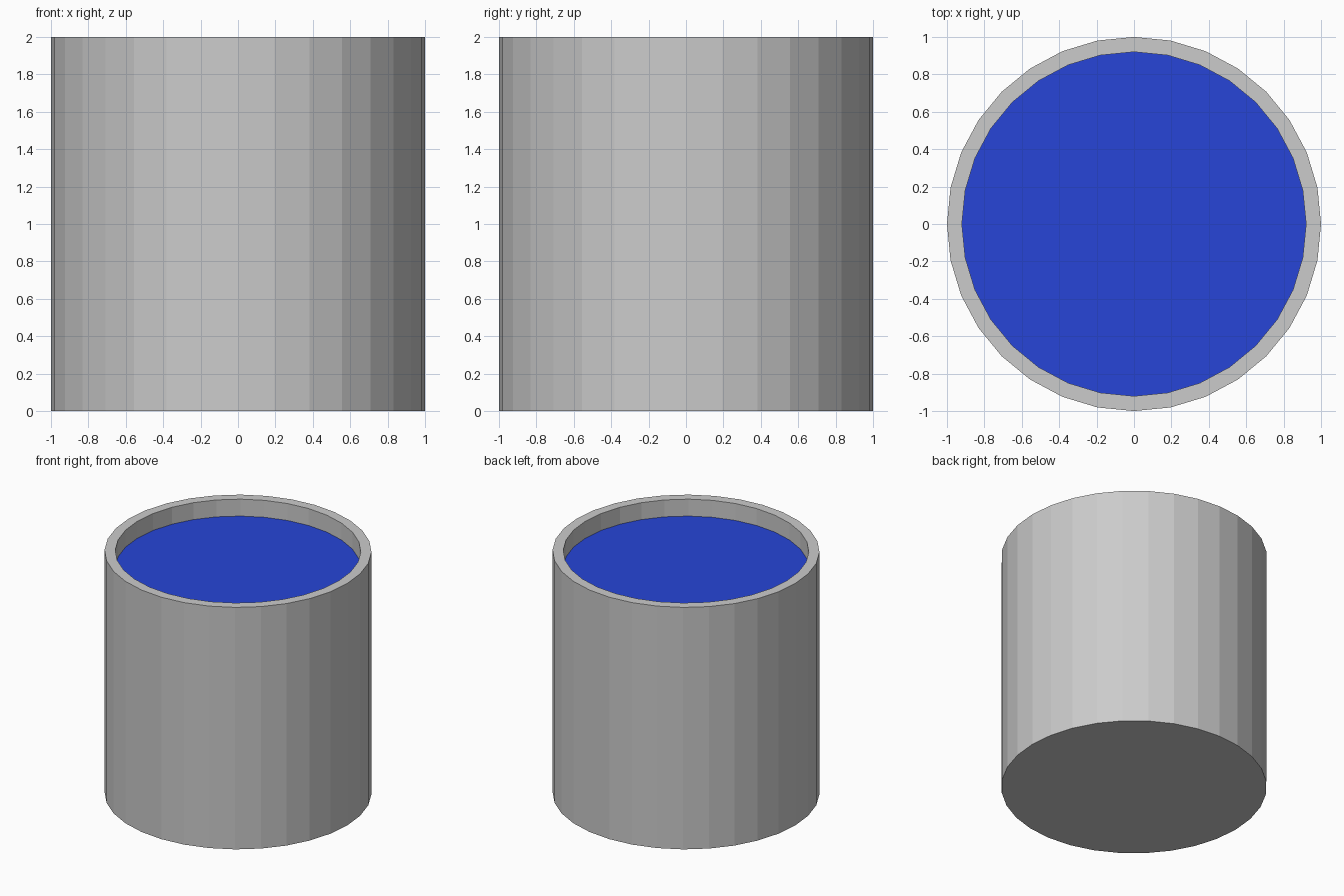
import bpy, bmesh
from math import cos, sin, tau

if "Cube" in bpy.data.objects:
    bpy.data.objects.remove(bpy.data.objects["Cube"])

SIDES = 32
OUTER, INNER = 1.0, 0.92
HEIGHT, FLOOR, LEVEL = 2.0, 0.08, 1.86


def lathe(name, profile):
    """Flat-shaded stack of rings from (radius, z) pairs, capped at both ends."""
    bm = bmesh.new()
    rings = [[bm.verts.new((r * cos(tau * i / SIDES), r * sin(tau * i / SIDES), z))
              for i in range(SIDES)] for r, z in profile]
    for a, b in zip(rings, rings[1:]):
        for i in range(SIDES):
            j = (i + 1) % SIDES
            bm.faces.new((a[i], a[j], b[j], b[i]))
    if len(rings) > 1:
        bm.faces.new(rings[0][::-1])
    bm.faces.new(rings[-1])
    mesh = bpy.data.meshes.new(name)
    bm.to_mesh(mesh)
    bm.free()
    obj = bpy.data.objects.new(name, mesh)
    bpy.context.collection.objects.link(obj)
    return obj


# Open container: outer wall, rim, inner wall, inner floor
lathe("container", [(OUTER, 0), (OUTER, HEIGHT), (INNER, HEIGHT), (INNER, FLOOR)])

# Flat blue liquid surface just below the rim
liquid = lathe("liquid_surface", [(INNER, LEVEL)])
blue = bpy.data.materials.new("blue_liquid")
blue.diffuse_color = (0.02, 0.06, 0.68, 1)
blue.use_nodes = True
blue.node_tree.nodes["Principled BSDF"].inputs["Base Color"].default_value = blue.diffuse_color
liquid.data.materials.append(blue)
